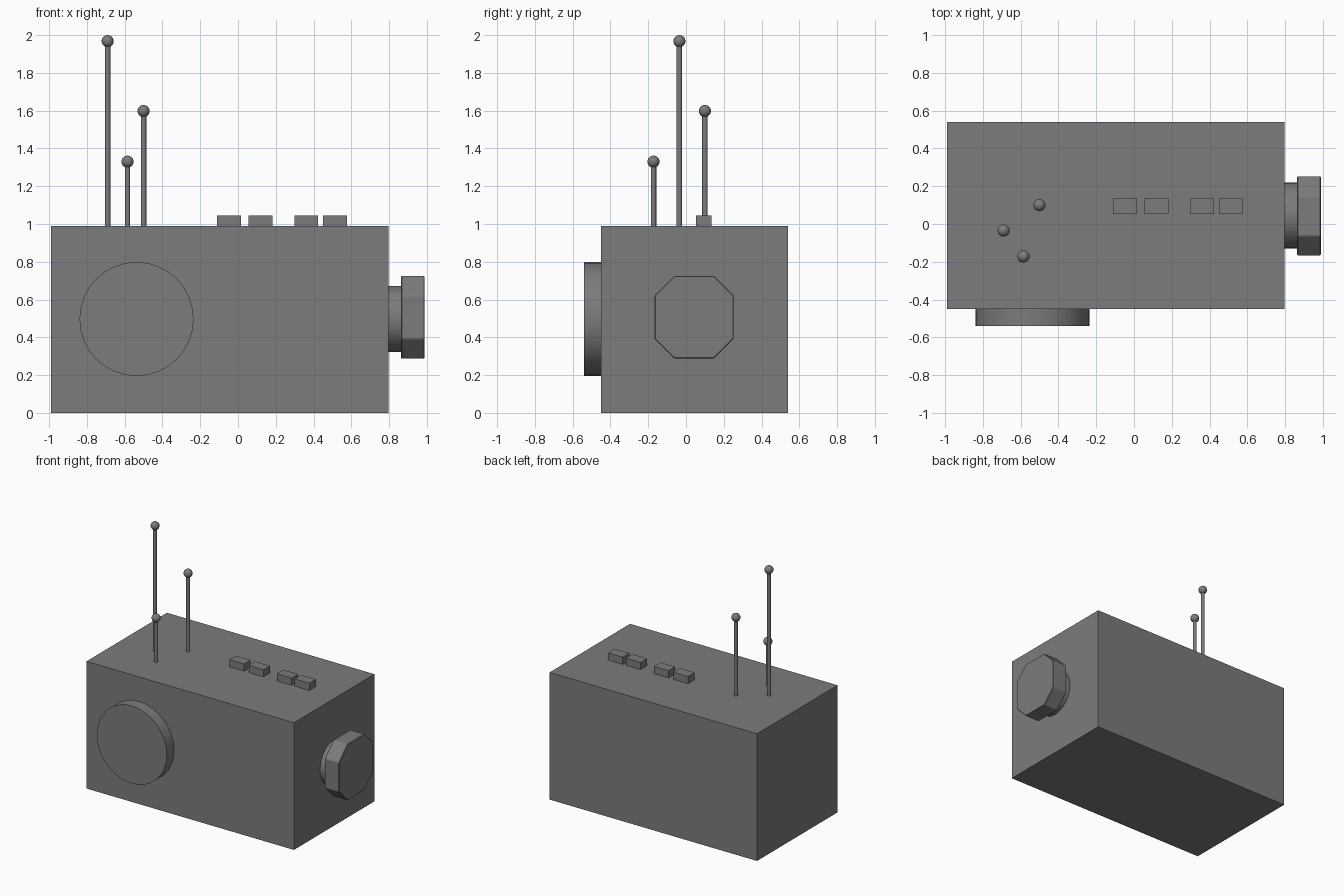
import bpy, bmesh, math
from mathutils import Matrix

if "Cube" in bpy.data.objects:
    bpy.data.objects.remove(bpy.data.objects["Cube"])

dark = bpy.data.materials.new("dark_grey")
dark.diffuse_color = (0.2, 0.2, 0.2, 1)
dark.use_nodes = True
dark.node_tree.nodes["Principled BSDF"].inputs["Base Color"].default_value = dark.diffuse_color


def select_smooth(o):
    bpy.ops.object.select_all(action='DESELECT')
    o.select_set(True)
    bpy.context.view_layer.objects.active = o
    bpy.ops.object.shade_smooth_by_angle(angle=math.radians(30))


def box(name, lo, hi):
    size = [b - a for a, b in zip(lo, hi)]
    mid = [(a + b) / 2 for a, b in zip(lo, hi)]
    bm = bmesh.new()
    bmesh.ops.create_cube(bm, size=1, matrix=Matrix.Translation(mid) @ Matrix.Diagonal((*size, 1)))
    me = bpy.data.meshes.new(name)
    bm.to_mesh(me)
    bm.free()
    o = bpy.data.objects.new(name, me)
    bpy.context.collection.objects.link(o)
    me.materials.append(dark)
    return o


def finish_round(name):
    o = bpy.context.object
    o.name = name
    o.data.materials.append(dark)
    select_smooth(o)


def cylinder(name, mid, r, depth, rot=(0, 0, 0), sides=32):
    bpy.ops.mesh.primitive_cylinder_add(vertices=sides, radius=r, depth=depth, location=mid, rotation=rot)
    finish_round(name)


# Main casing
box("casing", (-0.99, -0.45, 0), (0.797, 0.54, 0.99))

# Round dial on the front
cylinder("front_dial", (-0.537, -0.485, 0.497), 0.302, 0.11, (math.pi / 2, 0, 0))

# Side knob: round neck and chamfered cap
cylinder("knob_neck", (0.83, 0.045, 0.497), 0.174, 0.09, (0, math.pi / 2, 0))
cap = box("knob_cap", (0.863, -0.166, 0.288), (0.988, 0.252, 0.725))
bm = bmesh.new()
bm.from_mesh(cap.data)
along_x = [e for e in bm.edges if abs(e.verts[0].co.x - e.verts[1].co.x) > 0.05]
bmesh.ops.bevel(bm, geom=along_x, offset=0.104, segments=1, affect='EDGES')
bm.to_mesh(cap.data)
bm.free()
edge = cap.modifiers.new("edge_bevel", 'BEVEL')
edge.width = 0.004
edge.segments = 1

# Row of push buttons on top
for i, x in enumerate((-0.048, 0.119, 0.361, 0.514)):
    box(f"button_{i + 1}", (x - 0.063, 0.053, 0.97), (x + 0.063, 0.134, 1.046))

# Antennas: thin rod with a ball tip
for i, (x, y, z) in enumerate(((-0.69, -0.035, 1.968), (-0.585, -0.172, 1.33), (-0.50, 0.1, 1.598))):
    cylinder(f"antenna_rod_{i + 1}", (x, y, (0.97 + z) / 2), 0.0145, z - 0.97, sides=20)
    bpy.ops.mesh.primitive_uv_sphere_add(segments=24, ring_count=12, radius=0.032, location=(x, y, z))
    finish_round(f"antenna_ball_{i + 1}")
